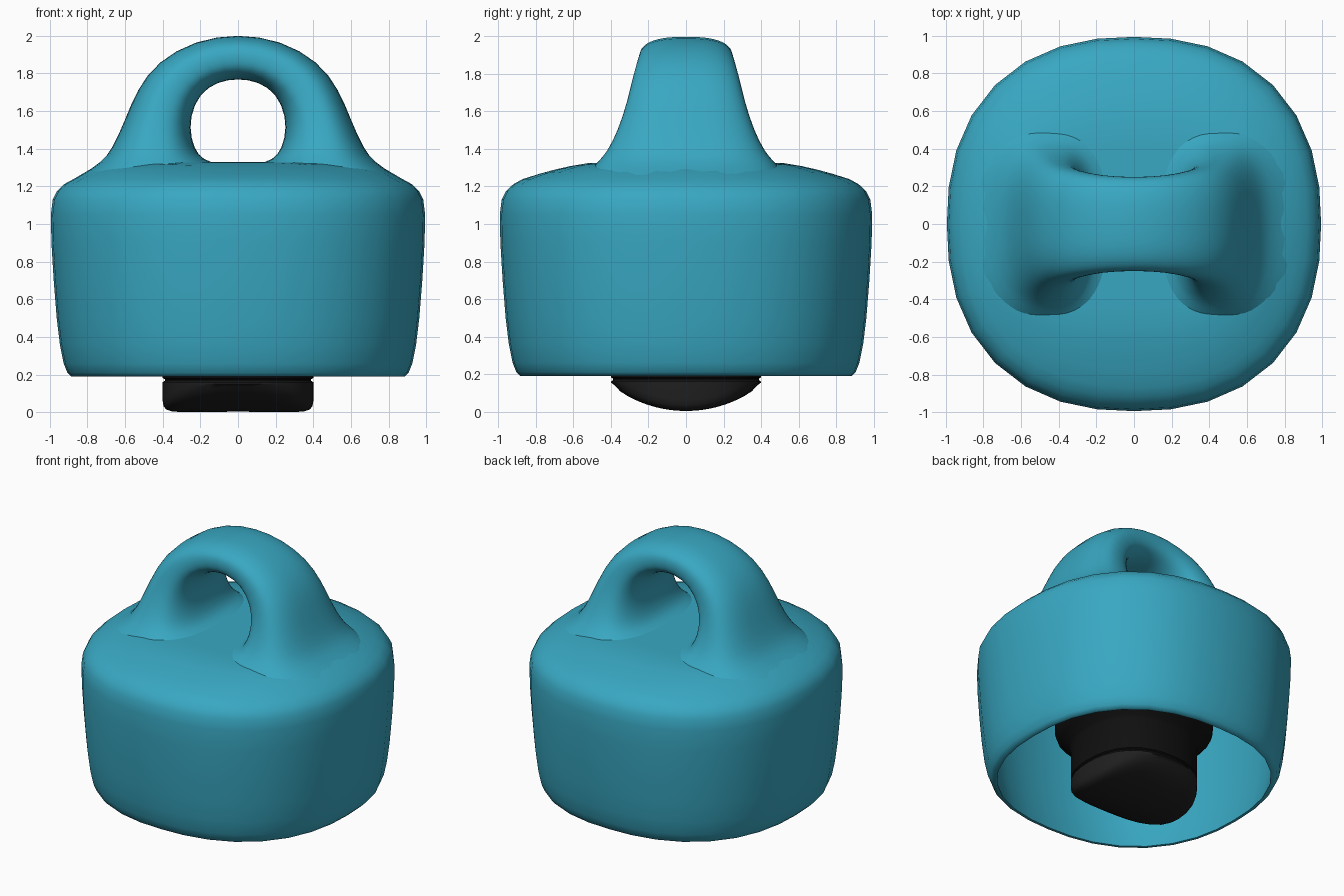
import bpy, bmesh, math

if "Cube" in bpy.data.objects:
    bpy.data.objects.remove(bpy.data.objects["Cube"])


def material(name, rgb):
    m = bpy.data.materials.new(name)
    m.diffuse_color = (*rgb, 1)
    m.use_nodes = True
    m.node_tree.nodes["Principled BSDF"].inputs["Base Color"].default_value = m.diffuse_color
    return m


def loft(name, rings, mat, subsurf=0, close_start=False, close_end=False):
    """Skin a list of rings (equal point counts) into a smooth-shaded object."""
    bm = bmesh.new()
    loops = [[bm.verts.new(p) for p in ring] for ring in rings]
    n = len(loops[0])
    for a, b in zip(loops, loops[1:]):
        for i in range(n):
            j = (i + 1) % n
            bm.faces.new((a[i], a[j], b[j], b[i]))
    for wanted, loop in ((close_start, loops[0]), (close_end, loops[-1])):
        if wanted:
            c = bm.verts.new((0, 0, sum(v.co.z for v in loop) / n))
            for i in range(n):
                bm.faces.new((loop[i], loop[(i + 1) % n], c))
    bmesh.ops.recalc_face_normals(bm, faces=bm.faces)
    mesh = bpy.data.meshes.new(name)
    bm.to_mesh(mesh)
    bm.free()
    ob = bpy.data.objects.new(name, mesh)
    bpy.context.collection.objects.link(ob)
    mesh.materials.append(mat)
    bpy.ops.object.select_all(action='DESELECT')
    bpy.context.view_layer.objects.active = ob
    ob.select_set(True)
    bpy.ops.object.shade_smooth_by_angle(angle=math.radians(50))
    if subsurf:
        s = ob.modifiers.new("Smooth", 'SUBSURF')
        s.levels = s.render_levels = subsurf
    return ob


def ring(r, z, n=32, e=2.33, bump=0):
    """Slightly squared circle; bump lifts it towards the left and right."""
    pts = []
    for i in range(n):
        a = 2 * math.pi * i / n
        c, s = math.cos(a), math.sin(a)
        k = r / (abs(c) ** e + abs(s) ** e) ** (1 / e)
        pts.append((k * c, k * s, z + bump * c * c))
    return pts


teal = material("teal", (0.04, 0.39, 0.54))
black = material("black", (0.005, 0.005, 0.005))
soft_black = material("soft_black", (0.014, 0.014, 0.014))

# Hollow cup: outer wall from the crown to the rim, then the inner wall back up
crown = [(.15, 1.328), (.4, 1.327), (.52, 1.325), (.62, 1.308), (.7, 1.29), (.78, 1.268)]
wall = [(.87, 1.24), (.92, 1.213), (.96, 1.175), (.983, 1.13), (.993, 1.05), (.99, .9),
        (.978, .7), (.962, .5), (.945, .36), (.925, .26), (.905, .21), (.885, .19),
        (.865, .19), (.88, .25), (.91, .4), (.93, .6), (.95, .9), (.95, 1.05),
        (.935, 1.13), (.87, 1.195), (.7, 1.245), (.4, 1.285), (.15, 1.29)]
rings = [ring(r, z, bump=.025 if r > .6 else 0) for r, z in crown]
rings += [ring(r, z) for r, z in wall]
loft("cup_body", rings, teal, close_start=True, close_end=True)

# Loop handle: inner point, outer point and half depth of each section, foot to top
half = [(.06, 1.30, .84, 1.255, .52), (.155, 1.333, .725, 1.328, .475),
        (.21, 1.36, .668, 1.40, .425), (.25, 1.45, .605, 1.54, .365),
        (.255, 1.57, .535, 1.72, .315), (.205, 1.69, .425, 1.865, .285),
        (.11, 1.755, .23, 1.975, .257), (0, 1.772, 0, 2.011, .248)]
mirrored = [(-a, b, -c, d, h) for a, b, c, d, h in reversed(half[:-1])]


def section(xi, zi, xo, zo, depth, n=28, power=2 / 2.6):
    pts = []
    for k in range(n):
        a = 2 * math.pi * k / n
        c, s = math.cos(a), math.sin(a)
        u = .5 + .5 * math.copysign(abs(c) ** power, c)
        v = math.copysign(abs(s) ** power, s)
        pts.append((xi + (xo - xi) * u, depth * v, zi + (zo - zi) * u))
    return pts


loft("loop_handle", [section(*s) for s in half + mirrored], teal, subsurf=1)

# Inner stem: wide holder narrowing to the tip, with a thin groove
stem = [(.5, 1.25), (.5, .9), (.5, .55), (.49, .51), (.46, .48), (.41, .43), (.4, .41),
        (.4, .182), (.388, .176), (.388, .15)]
loft("inner_stem", [ring(r, z) for r, z in stem], black, close_start=True, close_end=True)

# Tip: plug whose underside is curved across the depth
R = .65
under = [(.08, 0), (.16, 0), (.24, 0), (.31, 0), (.35, .002), (.38, .012), (.395, .03), (.4, .06)]
tip = [[(x, y, min(.152, R - math.sqrt(R * R - y * y) + dz + .003)) for x, y, _ in ring(r, 0)]
       for r, dz in under]
tip += [ring(.4, .16), ring(.388, .168)]
loft("curved_tip", tip, soft_black, close_start=True, close_end=True)
